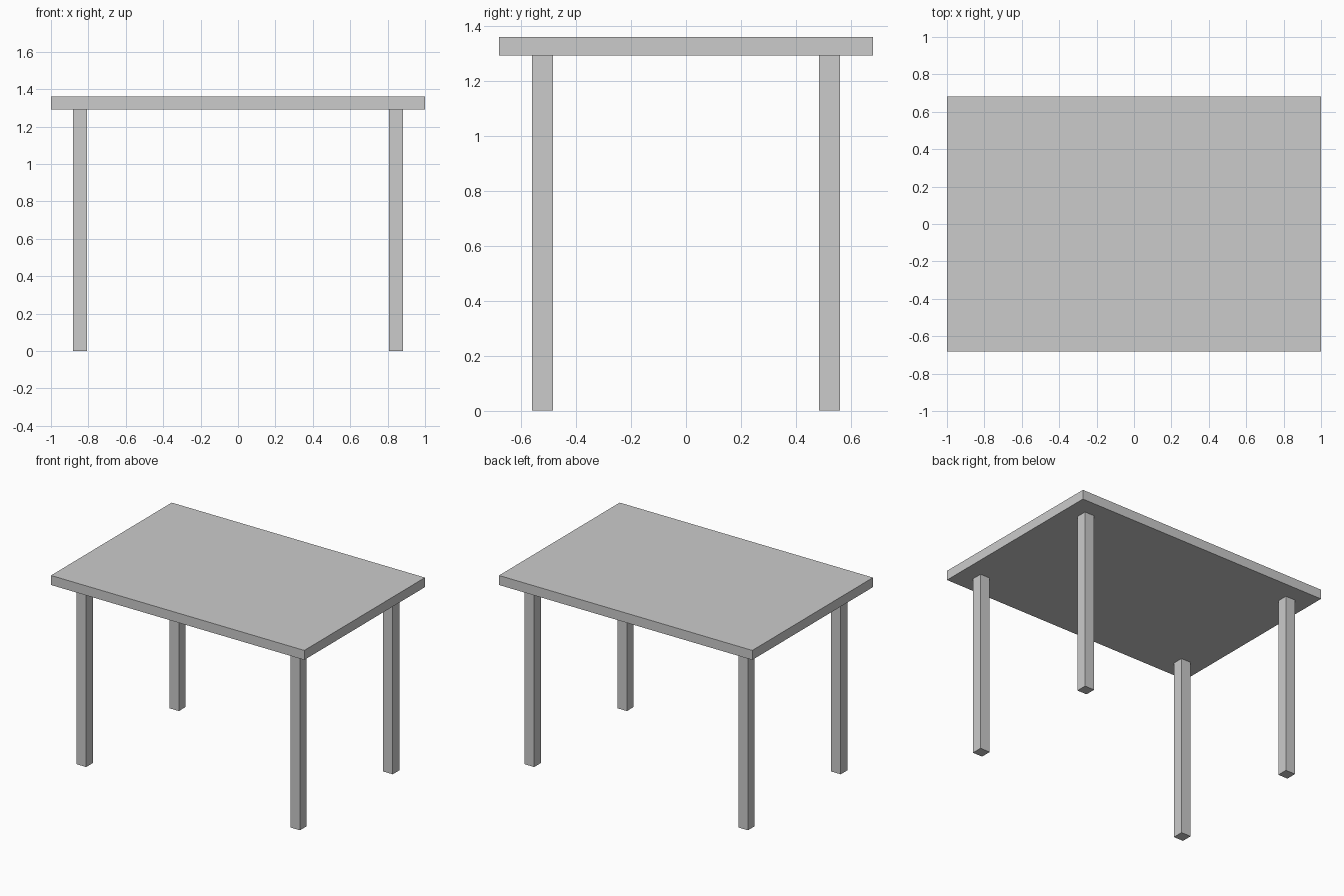
import bpy

if "Cube" in bpy.data.objects:
    bpy.data.objects.remove(bpy.data.objects["Cube"])


def box(name, size, center):
    bpy.ops.mesh.primitive_cube_add(size=1, location=center)
    obj = bpy.context.object
    obj.name = name
    obj.scale = size
    bpy.ops.object.transform_apply(location=False, rotation=False, scale=True)
    return obj


HEIGHT = 1.361
THICKNESS = 0.068
LEG_WIDTH = 0.076
LEG_X, LEG_Y = 0.844, 0.523
leg_height = HEIGHT - THICKNESS

# Rectangular slab on top
box("table_top", (2.0, 1.361, THICKNESS), (0, 0, HEIGHT - THICKNESS / 2))

# Four square legs, one near each corner
for side_y, row in ((-1, "front"), (1, "back")):
    for side_x, side in ((-1, "left"), (1, "right")):
        box(f"{row}_{side}_leg", (LEG_WIDTH, LEG_WIDTH, leg_height),
            (side_x * LEG_X, side_y * LEG_Y, leg_height / 2))
